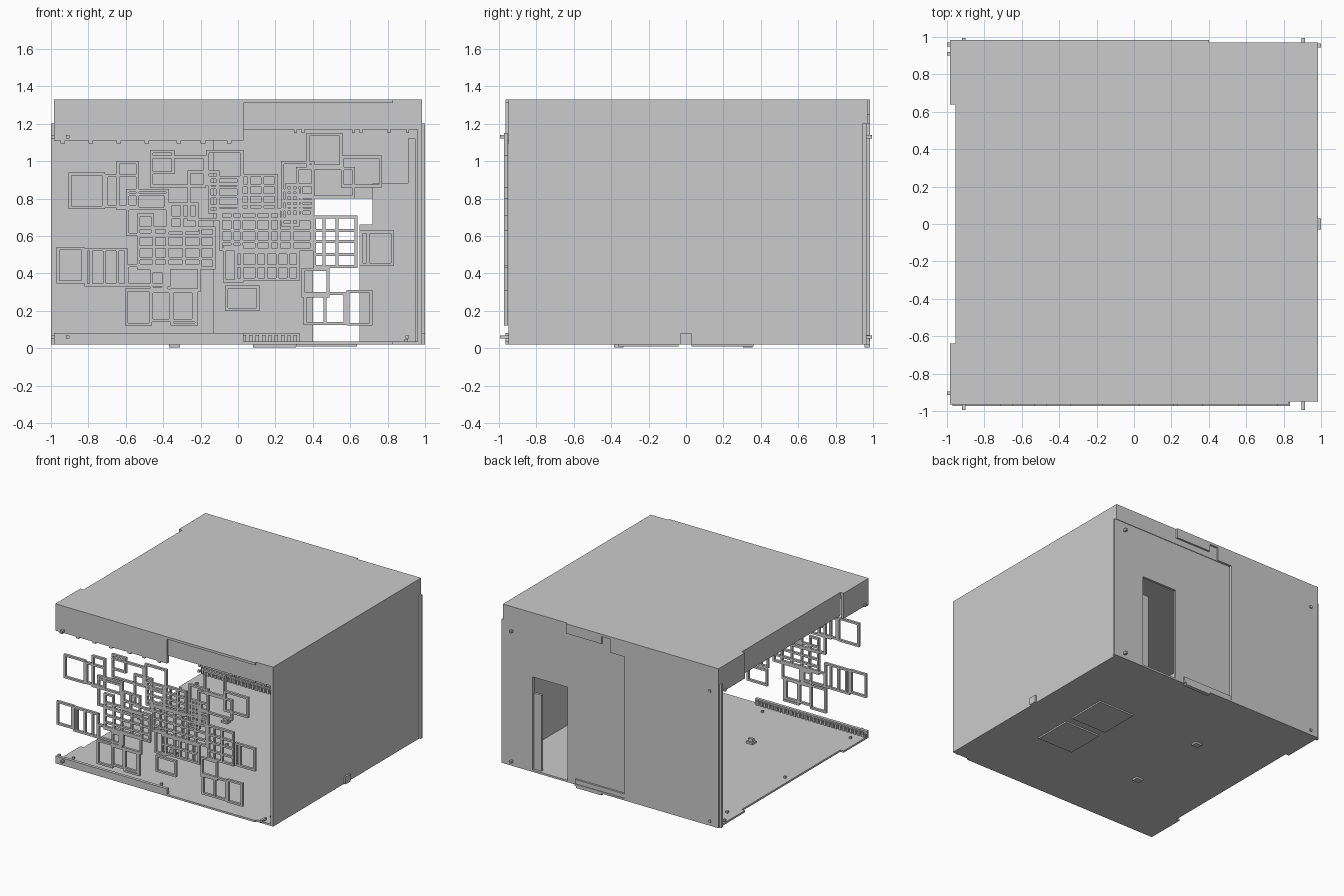
import bpy, bmesh, math


def add_box(bm, x0, x1, y0, y1, z0, z1):
    vs = [bm.verts.new((x, y, z)) for z in (z0, z1)
          for x, y in ((x0, y0), (x1, y0), (x1, y1), (x0, y1))]
    for f in ((3, 2, 1, 0), (4, 5, 6, 7), (0, 1, 5, 4), (1, 2, 6, 5), (2, 3, 7, 6), (3, 0, 4, 7)):
        bm.faces.new([vs[i] for i in f])


def finish(name, bm):
    bmesh.ops.recalc_face_normals(bm, faces=bm.faces)
    me = bpy.data.meshes.new(name)
    bm.to_mesh(me)
    bm.free()
    ob = bpy.data.objects.new(name, me)
    bpy.context.collection.objects.link(ob)
    return ob


def boxes(name, *items):
    bm = bmesh.new()
    for b in items:
        add_box(bm, *b)
    return finish(name, bm)


def slab(name, outline, z0, z1):
    bm = bmesh.new()
    f = bm.faces.new([bm.verts.new((x, y, z0)) for x, y in outline])
    r = bmesh.ops.extrude_face_region(bm, geom=[f])
    bmesh.ops.translate(bm, vec=(0, 0, z1 - z0),
                        verts=[v for v in r['geom'] if isinstance(v, bmesh.types.BMVert)])
    return finish(name, bm)


# Floor and ceiling share one outline with the notched open left side
outline = [(-.985, -.965), (.83, -.965), (.83, -.95), (.985, -.95), (.985, .965),
           (.325, .965), (.325, .985), (-.985, .985), (-.985, .64), (-.955, .64),
           (-.955, -.64), (-.985, -.64)]
slab("floor", outline, .02, .035)
slab("ceiling", outline, 1.31, 1.33)

# Right wall with its arched catch
boxes("right_wall", (.96, .985, -.95, .965, .02, 1.33))
boxes("right_catch", (.985, 1.0, -.03, .03, .02, .08))

# Back wall: sunken door panel, full-height panel and upper band
boxes("back_door_panel", (-.13, .40, .945, .965, .02, 1.2), (.72, 1.0, .945, .965, .02, 1.2),
      (.40, .72, .945, .965, .8, 1.2), (.40, .72, .945, .965, .02, .035))
boxes("back_plain_panel", (-.985, -.13, .955, .985, .02, 1.33))
boxes("back_upper_band", (-.13, 0, .955, .985, 1.2, 1.33), (0, .985, .945, .97, 1.2, 1.33))
boxes("back_top_catch", (.08, .4, .965, .985, 1.25, 1.33))
boxes("back_bottom_catch", (-.13, .325, .965, .98, .035, .07), (.08, .31, .955, .985, .005, .035))
boxes("door_inner_panel", (.65, .91, .925, .945, .035, .66), (.72, .91, .93, .945, .66, .88))
boxes("back_corner_strips", (-1, -.985, .95, .97, .02, 1.2), (.91, .95, .925, .945, .035, 1.12))

# Hanging lips below the ceiling edge
boxes("front_lips", (-.985, .03, -.965, -.94, 1.11, 1.32), (.03, .985, -.95, -.93, 1.17, 1.32))
boxes("left_lips", (-.985, -.96, .64, .985, 1.12, 1.32), (-.985, -.96, -.965, -.64, 1.12, 1.32),
      (-.955, -.93, -.64, .64, 1.14, 1.32))

# Front sill and back rail, each with a row of teeth facing inward
bm = bmesh.new()
add_box(bm, -.985, .03, -.965, -.94, .02, .08)
add_box(bm, -.985, .33, .93, .945, .035, .08)
for i in range(29):
    x = -.96 + i * .034
    add_box(bm, x, x + .018, -.94, -.925, .035, .07)
for i in range(38):
    x = -.96 + i * .034
    add_box(bm, x, x + .018, .915, .93, .035, .07)
finish("toothed_rails", bm)

# Pegs along the front lips
bm = bmesh.new()
for x in (-.95, -.8, -.65, -.5, -.33, -.2, -.06):
    add_box(bm, x, x + .025, -.96, -.94, 1.095, 1.11)
for x in (.3, .34, .61, .65, .8, .9):
    add_box(bm, x, x + .015, -.945, -.93, 1.15, 1.17)
finish("lip_pegs", bm)

# Screws on the outside corners and floor studs
bm = bmesh.new()
h = .009
for z in (.06, 1.13):
    for x in (-.91, .905):
        add_box(bm, x - h, x + h, .965, .995, z - h, z + h)
    add_box(bm, -.91 - h, -.91 + h, -.995, -.96, z - h, z + h)
    for y in (-.905, .91):
        add_box(bm, -1, -.98, y - h, y + h, z - h, z + h)
add_box(bm, .905 - h, .905 + h, -.995, -.93, .06 - h, .06 + h)
for x in (-.9, -.1, .9):
    for y in (-.85, 0, .75):
        add_box(bm, x - h, x + h, y - h, y + h, .03, .05)
finish("screws", bm)

# Plates and hooks set through the floor
boxes("underside_plates", (.31, .635, -.36, -.04, .008, .03), (.31, .635, .03, .36, .008, .03))
boxes("floor_hooks", *[b for y in (-.36, .33) for b in
      ((-.37, -.31, y - .025, y + .025, .005, .05), (-.36, -.32, y - .012, y + .012, .05, .075))])

# Openwork front screen: overlapping thin rectangular frames
W = .016
Y0, Y1 = -.972, -.952


def lattice(bm, xs, zs):
    x0, x1, z0, z1 = xs[0], xs[-1], zs[0], zs[-1]
    for x in xs:
        a = min(max(x - W / 2, x0), x1 - W)
        add_box(bm, a, a + W, Y0, Y1, z0, z1)
    for z in zs:
        a = min(max(z - W / 2, z0), z1 - W)
        add_box(bm, x0, x1, Y0, Y1, a, a + W)


frames = [(-.905, -.71, .745, .94), (-.97, -.82, .345, .54), (-.65, -.53, .74, 1.0),
          (-.60, -.37, .60, .85), (-.54, -.45, .60, .72), (-.47, -.17, .86, 1.03),
          (-.47, -.34, .93, 1.06), (-.27, -.10, .68, .95), (-.17, .03, .87, 1.06),
          (-.71, -.53, .75, .93), (.23, .41, .78, 1.0), (.365, .56, .965, 1.15),
          (.55, .77, .86, 1.03), (.31, .625, .80, .97), (-.605, -.46, .12, .32),
          (-.36, -.215, .12, .32), (-.39, -.20, .30, .45), (-.07, .115, .20, .335),
          (.58, .72, .12, .31), (-.60, -.36, .33, .45), (.34, .49, .27, .43),
          (-.60, -.38, .74, .83), (.23, .33, .65, .85), (-.08, .03, .35, .55)]
bm = bmesh.new()
for x0, x1, z0, z1 in frames:
    lattice(bm, [x0, x1], [z0, z1])
lattice(bm, [-.82, -.785, -.715, -.645, -.59], [.33, .535])
lattice(bm, [-.47, -.36, -.23], [.14, .31])
lattice(bm, [-.47, -.39], [.31, .42])
lattice(bm, [-.54, -.45, -.38, -.29, -.2, -.12], [.42, .48, .54, .60, .65])
lattice(bm, [-.37, -.30, -.21], [.62, .70, .78])
lattice(bm, [-.16, -.11, .01], [.72, .76, .81, .86, .92])
lattice(bm, [.01, .06, .13, .21], [.72, .77, .82, .87, .93])
lattice(bm, [-.10, -.03, .02, .10, .17, .22, .29, .40], [.52, .57, .63, .69, .75])
lattice(bm, [-.02, .10, .15, .21, .27, .33], [.36, .44, .52])
lattice(bm, [.25, .29, .34, .41], [.70, .76, .82, .88])
lattice(bm, [.40, .46, .53, .64], [.43, .50, .57, .63, .71])
lattice(bm, [.35, .465, .58], [.125, .30])
lattice(bm, [.65, .695, .835], [.44, .63])
finish("front_screen", bm)
